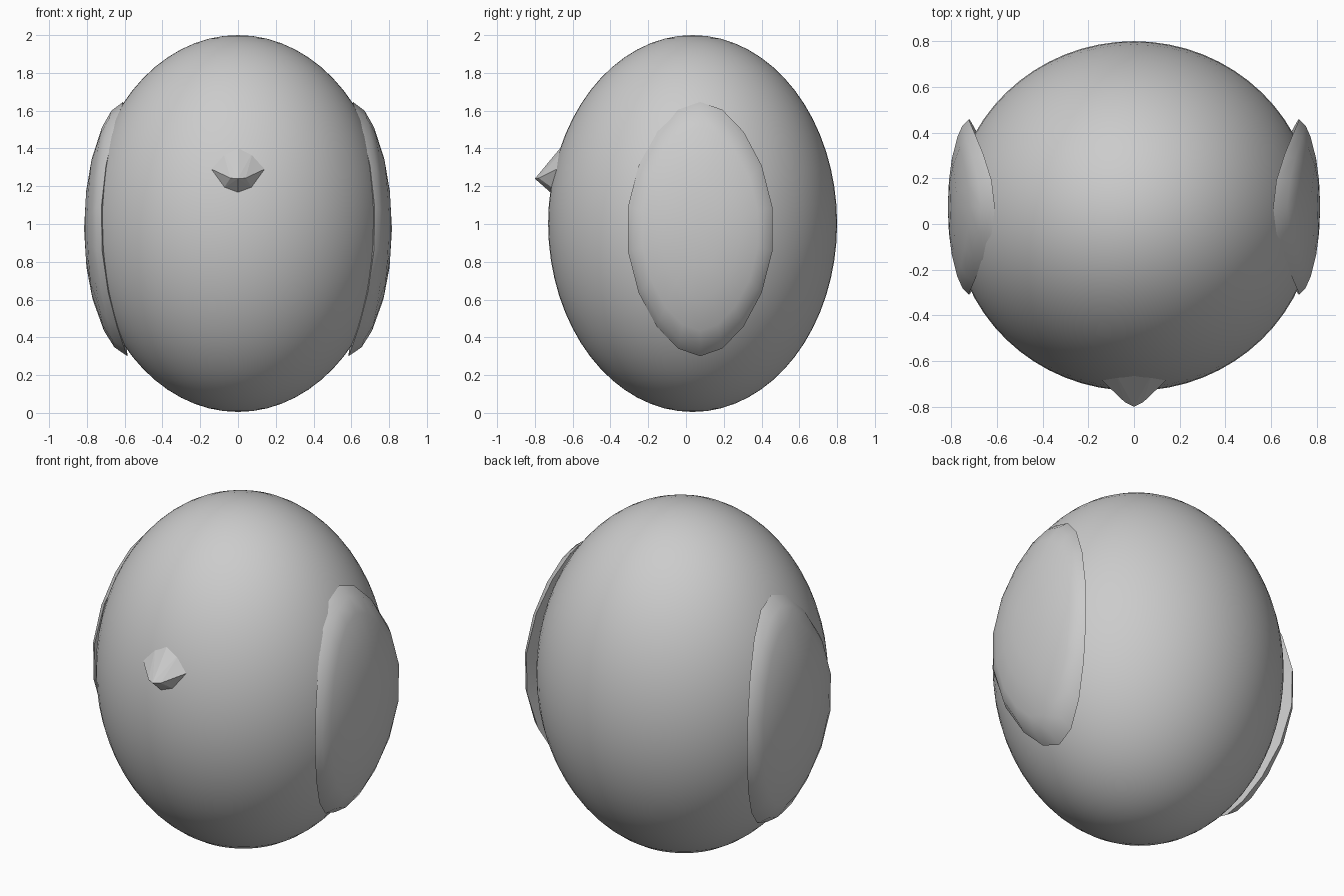
import bpy, bmesh, math

if "Cube" in bpy.data.objects:
    bpy.data.objects.remove(bpy.data.objects["Cube"])

# One flat grey for the whole figure
grey = bpy.data.materials.new("plain grey")
grey.diffuse_color = (0.6, 0.6, 0.6, 1)
grey.use_nodes = True
grey.node_tree.nodes["Principled BSDF"].inputs["Base Color"].default_value = grey.diffuse_color


def make_object(name, bm, smooth):
    bmesh.ops.recalc_face_normals(bm, faces=bm.faces[:])
    for f in bm.faces:
        f.smooth = smooth
    mesh = bpy.data.meshes.new(name)
    bm.to_mesh(mesh)
    bm.free()
    mesh.materials.append(grey)
    ob = bpy.data.objects.new(name, mesh)
    bpy.context.collection.objects.link(ob)
    return ob


# Egg-shaped body
bm = bmesh.new()
bmesh.ops.create_uvsphere(bm, u_segments=64, v_segments=32, radius=1)
for v in bm.verts:
    v.co = (v.co.x * 0.79, 0.035 + v.co.y * 0.765, 1.0025 + v.co.z * 0.9975)
make_object("body", bm, True)

# Wing: a thin curved lens hugging the side, rim follows the body
N = 18


def wing_ring(bm, s, outer):
    ring = []
    for i in range(N):
        a = 2 * math.pi * i / N + math.pi / 2
        sn, cs = math.sin(a), math.cos(a)
        rim = 0.725 - 0.128 * sn * sn + 0.012 * sn
        x = rim + (0.815 - rim) * (1 - s * s) ** 0.6 if outer else rim + (0.64 - rim) * (1 - s)
        y = 0.075 + 0.39 * s * cs * (1 - 0.14 * sn * sn)
        ring.append(bm.verts.new((x, y, 0.973 + 0.673 * s * sn)))
    return ring


bm = bmesh.new()
rings = [wing_ring(bm, s, True) for s in (0.3, 0.55, 0.8, 0.93, 1.0)]
rings.append(wing_ring(bm, 0.4, False))
for r0, r1 in zip(rings, rings[1:]):
    for i in range(N):
        j = (i + 1) % N
        bm.faces.new((r0[i], r0[j], r1[j], r1[i]))
for ring, x in ((rings[0], 0.815), (rings[-1], 0.64)):
    c = bm.verts.new((x, 0.075, 0.973))
    for i in range(N):
        bm.faces.new((c, ring[i], ring[(i + 1) % N]))
wings = make_object("wings", bm, True)
mod = wings.modifiers.new("Mirror", "MIRROR")
mod.use_mirror_merge = False
bpy.context.view_layer.objects.active = wings
wings.select_set(True)
bpy.ops.object.shade_smooth_by_angle(angle=math.radians(50))

# Small faceted beak
bm = bmesh.new()
half = [(0.14, -0.685, 1.29), (0.075, -0.705, 1.19), (0.08, -0.655, 1.385),
        (0.04, -0.78, 1.243), (0.06, -0.55, 1.28)]
mid = [(0, -0.715, 1.165), (0, -0.655, 1.415), (0, -0.80, 1.24)]
for x, y, z in half:
    for side in (1, -1):
        bm.verts.new((x * side, y, z))
for p in mid:
    bm.verts.new(p)
bmesh.ops.convex_hull(bm, input=bm.verts[:])
make_object("beak", bm, False)
